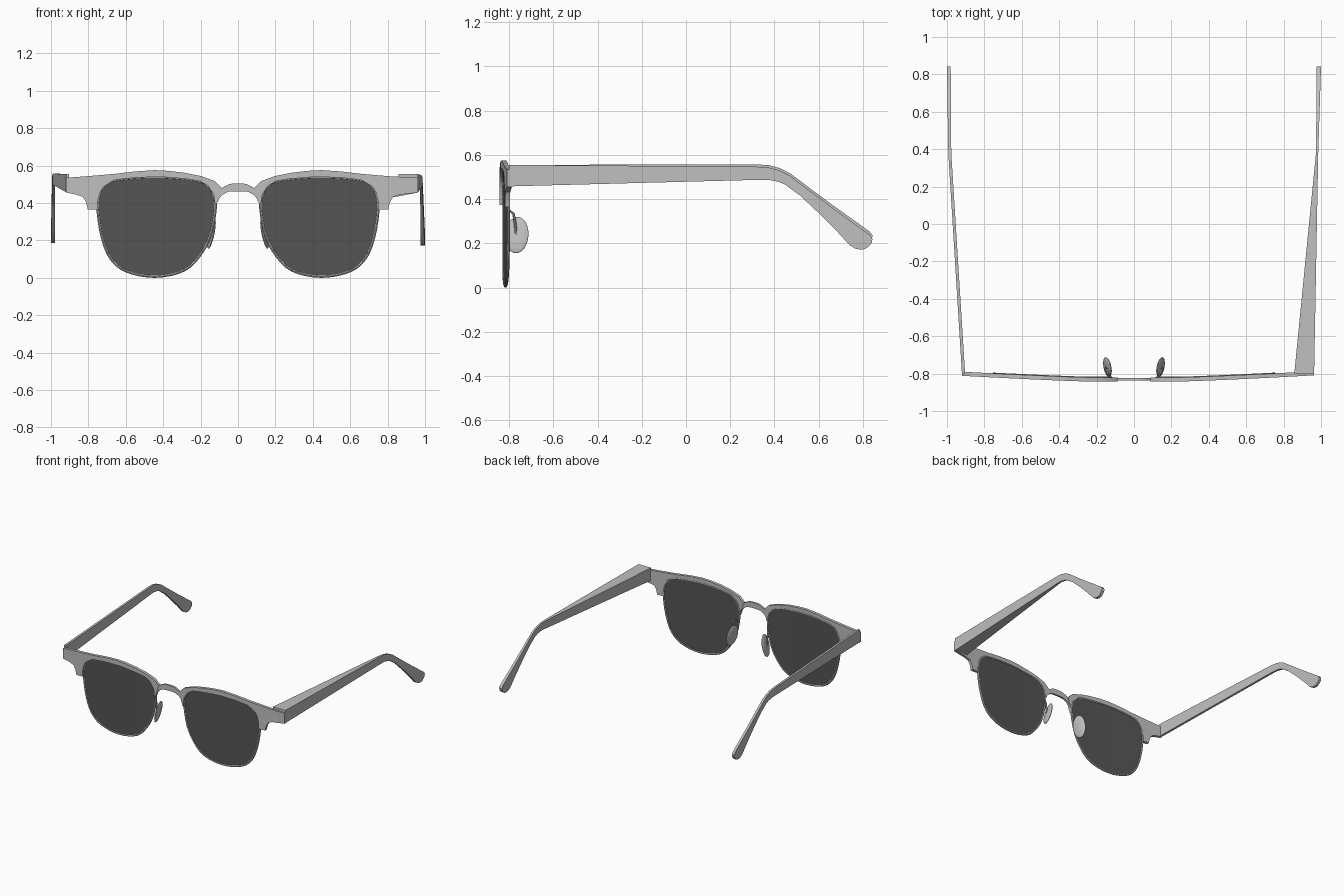
import bpy, bmesh, math
from mathutils import Vector, Matrix

if "Cube" in bpy.data.objects:
    bpy.data.objects.remove(bpy.data.objects["Cube"])


def material(name, v):
    m = bpy.data.materials.new(name)
    m.diffuse_color = (v, v, v, 1)
    m.use_nodes = True
    m.node_tree.nodes["Principled BSDF"].inputs["Base Color"].default_value = m.diffuse_color
    return m


FRAME = material("light grey frame", 0.52)
LENS = material("dark grey lens", 0.09)


def finish(bm, name, mat):
    bmesh.ops.recalc_face_normals(bm, faces=bm.faces[:])
    me = bpy.data.meshes.new(name)
    bm.to_mesh(me)
    bm.free()
    ob = bpy.data.objects.new(name, me)
    bpy.context.collection.objects.link(ob)
    me.materials.append(mat)
    bpy.context.view_layer.objects.active = ob
    ob.select_set(True)
    bpy.ops.object.shade_smooth_by_angle(angle=math.radians(30))
    ob.select_set(False)


def loft(name, rings, mat, closed=False):
    """Skin a row of equal cross-sections; cap the ends unless closed."""
    bm = bmesh.new()
    vs = [[bm.verts.new(p) for p in ring] for ring in rings]
    n = len(vs[0])
    for a, b in zip(vs, vs[1:] + vs[:1] if closed else vs[1:]):
        for i in range(n):
            j = (i + 1) % n
            bm.faces.new((a[i], a[j], b[j], b[i]))
    if not closed:
        bm.faces.new(vs[0])
        bm.faces.new(vs[-1])
    finish(bm, name, mat)


def wrap(x):
    """Backward sweep of the whole front towards the sides."""
    return 0.032 * max(0.0, (abs(x) - 0.25) / 0.7) ** 1.2


def plate(name, rungs, s, y, thick, mat):
    """Thick bent plate from pairs of x-z points on its two long edges."""
    rings = []
    for (ax, az), (bx, bz) in rungs:
        ya, yb, h = y + wrap(ax), y + wrap(bx), thick / 2
        rings.append([(s * ax, ya - h, az), (s * bx, yb - h, bz),
                      (s * bx, yb + h, bz), (s * ax, ya + h, az)])
    loft(name, rings, mat)


def tube(name, pts, radius, axis, closed=False):
    """Round wire whose path lies mostly square to the given axis."""
    pts, axis, rings = [Vector(p) for p in pts], Vector(axis), []
    k = len(pts)
    for i, p in enumerate(pts):
        nxt = pts[(i + 1) % k] if closed else pts[min(i + 1, k - 1)]
        prv = pts[i - 1] if closed else pts[max(i - 1, 0)]
        t = (nxt - prv).normalized()
        u = t.cross(axis).normalized()
        w = t.cross(u)
        rings.append([p + radius * (math.cos(a) * u + math.sin(a) * w)
                      for a in (math.tau * j / 8 for j in range(8))])
    loft(name, rings, FRAME, closed)


def smooth_loop(pts, n=4):
    """Closed Catmull-Rom curve."""
    out, k = [], len(pts)
    for i in range(k):
        a, b, c, d = (Vector(pts[(i + j) % k]) for j in (-1, 0, 1, 2))
        for q in range(n):
            t = q / n
            p = 0.5 * (2 * b + (c - a) * t + (2 * a - 5 * b + 4 * c - d) * t * t
                       + (3 * b - a - 3 * c + d) * t ** 3)
            out.append((p.x, p.y))
    return out


# Lens outline, beginning at the outer side and running over the top
outline = smooth_loop([
    (.75, .365), (.745, .43), (.72, .487), (.66, .523), (.445, .54), (.23, .523),
    (.16, .492), (.13, .445), (.12, .375), (.143, .245), (.19, .14), (.285, .042),
    (.445, .007), (.6, .037), (.685, .11), (.73, .23)])

# Brow edge from the inner end over the top; the number is the lens point it faces
BROW_TOP = [(.1, .435, 32), (.087, .48, 28), (.125, .518, 24), (.2, .545, 21),
            (.285, .562, 19), (.37, .572, 17), (.445, .576, 16), (.55, .569, 14),
            (.66, .556, 12), (.8, .544, 8)]
BROW_LUG = [(.87, .447, 3), (.83, .433, 2), (.812, .405, 1), (.803, .365, 0)]

for s, side, end in ((-1, "left", .92), (1, "right", .963)):
    # Lens, thin rim and heavy brow
    plate(side + "_lens", [(outline[i], outline[64 - i]) for i in range(1, 32)],
          s, -.823, .006, LENS)
    tube(side + "_rim", [(s * x, -.823 + wrap(x), z) for x, z in outline],
         .007, (0, 1, 0), True)
    brow = BROW_TOP + [(end, .535, 6), (end, .456, 4)] + BROW_LUG
    plate(side + "_brow", [((x, z), outline[i]) for x, z, i in brow],
          s, -.831, .022, FRAME)

    # Nose pad: tilted flattened ellipsoid with a bent wire arm
    bm = bmesh.new()
    bmesh.ops.create_uvsphere(bm, u_segments=24, v_segments=12, radius=1)
    turn = Matrix.Rotation(s * -.2, 4, 'Z') @ Matrix.Rotation(s * -.2, 4, 'Y')
    bm.transform(Matrix.Translation((s * .142, -.765, .238)) @ turn
                 @ Matrix.Diagonal((.013, .054, .084, 1)))
    finish(bm, side + "_nose_pad", FRAME)
    tube(side + "_pad_arm", [(s * .132, -.82, .335), (s * .14, -.797, .348),
                             (s * .15, -.78, .335), (s * .152, -.772, .29),
                             (s * .15, -.768, .24)], .006, (1, 0, 0))

# Bridge arch, lower and upper edge
half = [((.108, .405), (.125, .44)), ((.1, .425), (.1, .47)), ((.085, .443), (.075, .488)),
        ((.055, .46), (.045, .502)), ((.02, .463), (.02, .505))]
mirrored = [((-a[0], a[1]), (-b[0], b[1])) for a, b in half]
plate("bridge", half + mirrored[::-1], 1, -.831, .014, FRAME)

# Temple side profile: top y, top z, bottom y, bottom z
TEMPLE = [(-.80, .555, -.80, .458), (-.2, .552, -.2, .475), (.32, .549, .34, .49),
          (.375, .545, .375, .489), (.42, .533, .415, .482), (.47, .508, .445, .47),
          (.54, .455, .515, .42), (.66, .365, .60, .34), (.75, .30, .685, .255),
          (.83, .242, .74, .195), (.843, .225, .765, .18), (.84, .205, .79, .175),
          (.826, .19, .81, .178)]


def along(y, front, knee, tip):
    if y < .38:
        return front + (knee - front) * (y + .8) / 1.18
    return knee + (tip - knee) * (y - .38) / .46


def temple(name, s, outer, inner, rise):
    """Side arm; outer and inner give x at the front, the bend and the tip."""
    rings = []
    for ty, tz, by, bz in TEMPLE:
        dz = rise * (ty + .8) / 1.64
        rings.append([(s * along(y, *w), y, z + dz) for y, z, w in
                      ((ty, tz, outer), (ty, tz, inner), (by, bz, inner), (by, bz, outer))])
    loft(name, rings, FRAME)


# Slim left temple and wedge-shaped right temple
temple("left_temple", -1, (.92, .993, 1.0), (.903, .977, .98), .012)
temple("right_temple", 1, (.963, .985, 1.0), (.857, .973, .977), -.003)
